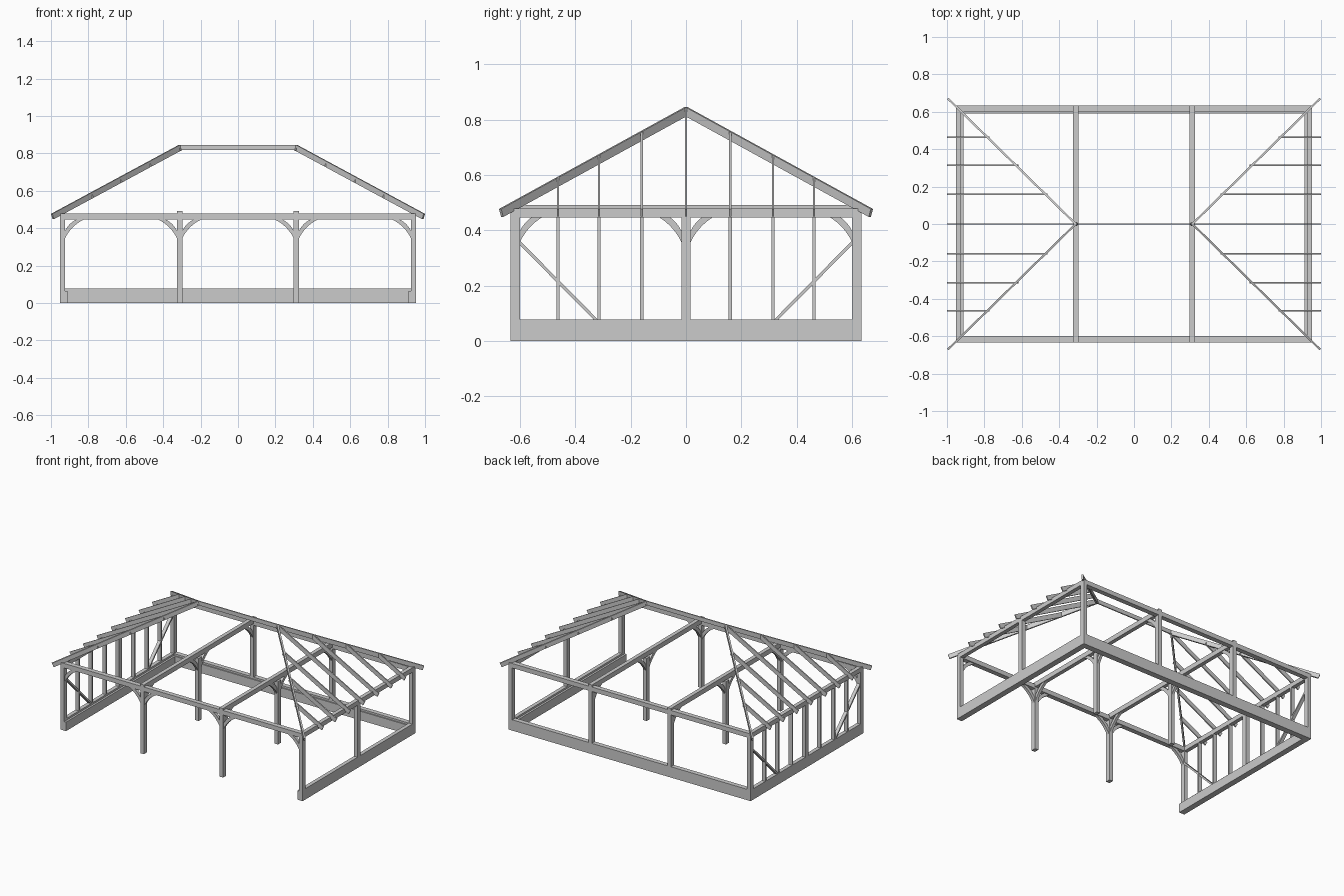
import bpy, bmesh
from mathutils import Vector

if "Cube" in bpy.data.objects:
    bpy.data.objects.remove(bpy.data.objects["Cube"])

X, Y, BAY = 0.939, 0.617, 0.312        # centre lines of posts
PW, PD = 0.028, 0.034                  # post width (x) and depth (y)
PLATE_LO, PLATE_HI, SILL = 0.446, 0.478, 0.077
ROWS = [-0.463, -0.314, -0.16, 0.0, 0.16, 0.314, 0.463]


def mesh_obj(name, verts, faces):
    me = bpy.data.meshes.new(name)
    bm = bmesh.new()
    vs = [bm.verts.new(v) for v in verts]
    for f in faces:
        bm.faces.new([vs[i] for i in f])
    bmesh.ops.recalc_face_normals(bm, faces=bm.faces)
    bm.to_mesh(me)
    bm.free()
    ob = bpy.data.objects.new(name, me)
    bpy.context.collection.objects.link(ob)
    return ob


def prism(name, loop, offset):
    n = len(loop)
    loop = [Vector(p) for p in loop]
    verts = loop + [p + Vector(offset) for p in loop]
    faces = [list(range(n)), list(range(n, 2 * n))]
    faces += [[i, (i + 1) % n, n + (i + 1) % n, n + i] for i in range(n)]
    return mesh_obj(name, verts, faces)


def box(name, x0, x1, y0, y1, z0, z1):
    return prism(name, [(x0, y0, z0), (x1, y0, z0), (x1, y1, z0), (x0, y1, z0)],
                 (0, 0, z1 - z0))


def post(name, x, y, top=PLATE_LO, w=PW, d=PD, z0=0):
    return box(name, x - w / 2, x + w / 2, y - d / 2, y + d / 2, z0, top)


def rafter(name, a, b, w, depth):
    # a-b is the centre of the top edge
    a, b = Vector(a), Vector(b)
    d = (b - a).normalized()
    side = d.cross(Vector((0, 0, 1))).normalized()
    down = side.cross(d).normalized() * -depth
    s = side * w / 2
    return prism(name, [a - s, a + s, a + s + down, a - s + down], b - a)


def knee(name, origin, direction, thick):
    # curved brace between a post face and the beam above it
    def arc(h, c, n=8):
        pts = []
        for i in range(n + 1):
            t = i / n
            pts.append((2 * t * (1 - t) * c + t * t * h,
                        -(1 - t) ** 2 * h - 2 * t * (1 - t) * c))
        return pts
    o, d = Vector(origin), Vector(direction)
    s = d.cross(Vector((0, 0, 1))) * thick
    lo, hi = arc(0.1, 0.033), arc(0.06, 0.02)
    n = len(lo)
    verts = []
    for k in (-0.5, 0.5):
        verts += [o + d * u + Vector((0, 0, v)) + s * k for u, v in lo + hi]
    faces = []
    for i in range(n - 1):
        a, b, c, e = i, i + 1, n + i + 1, n + i
        m = 2 * n
        faces += [[a, b, c, e], [m + a, m + b, m + c, m + e],
                  [a, b, m + b, m + a], [e, c, m + c, m + e]]
    for i in (0, n - 1):
        faces.append([i, n + i, 3 * n + i, 2 * n + i])
    return mesh_obj(name, verts, faces)


# Low walls on left, right and back, with sole plates on top
XO, YO = X + PW / 2, Y + PD / 2
for s, n in ((-1, "left"), (1, "right")):
    a, b = sorted((s * XO, s * (XO - 0.042)))
    box(n + "_low_wall", a, b, -YO, YO, 0, 0.064)
    a, b = sorted((s * XO, s * (XO - PW)))
    box(n + "_sole_plate", a, b, -YO, YO, 0.064, SILL)
box("back_low_wall", -XO + 0.042, XO - 0.042, YO - 0.042, YO, 0, 0.064)
box("back_sole_plate", -XO + PW, XO - PW, YO - PD, YO, 0.064, SILL)

# Posts
for x in (-X, -BAY, BAY, X):
    for y, n in ((-Y, "front"), (0, "middle"), (Y, "back")):
        low = SILL if (abs(x) == X or y > 0) and not (abs(x) == X and y < 0) else 0
        post(n + "_post", x, y, z0=low if low else 0)

# Wall plates and tie beams
for s, n in ((-1, "front"), (1, "back")):
    box(n + "_wall_plate", -XO, XO, s * Y - PD / 2, s * Y + PD / 2, PLATE_LO, PLATE_HI)
for s, n in ((-1, "left"), (1, "right")):
    box(n + "_wall_plate", s * X - PW / 2, s * X + PW / 2, -Y + PD / 2, Y - PD / 2,
        PLATE_LO, PLATE_HI)
for x in (-BAY, BAY):
    box("tie_beam", x - PW / 2, x + PW / 2, -YO, YO, PLATE_LO + 0.012, 0.492)

# Studs and straight braces of the left wall
for y in ROWS:
    if y:
        post("left_stud", -X, y, w=PW, d=0.011, z0=SILL)
for s in (-1, 1):
    y0, y1 = s * 0.6, s * 0.318
    prism("left_diagonal_brace",
          [(-X - 0.012, y0, 0.362), (-X - 0.012, y1, SILL),
           (-X - 0.012, y1 + s * 0.016, SILL), (-X - 0.012, y0, 0.346)], (0.024, 0, 0))

# Curved knee braces along the front and along the tie beams
for x in (-X, -BAY, BAY, X):
    for d in (-1, 1):
        if abs(x + d * 0.1) < X:
            knee("front_knee_brace", (x + d * PW / 2, -Y, PLATE_LO), (d, 0, 0), 0.02)
for x in (-BAY, BAY):
    for y in (-Y, 0, Y):
        for d in (-1, 1):
            if abs(y + d * 0.1) < Y:
                knee("tie_knee_brace", (x, y + d * PD / 2, PLATE_LO + 0.012),
                     (0, d, 0), 0.018)

# Ridge board, hip rafters and jack rafters
RIDGE, EAVE, HY = 0.846, 0.477, 0.672
box("ridge_board", -BAY, BAY, -0.004, 0.004, 0.817, RIDGE)
for s in (-1, 1):
    for t in (-1, 1):
        rafter("hip_rafter", (s * BAY, 0, RIDGE), (s * 0.996, t * HY, EAVE), 0.011, 0.031)
    for y in ROWS:
        f = abs(y) / HY
        rafter("jack_rafter",
               (s * (BAY + f * (1 - BAY)), y, RIDGE + f * (EAVE - RIDGE)),
               (s, y, EAVE), 0.008, 0.031)
